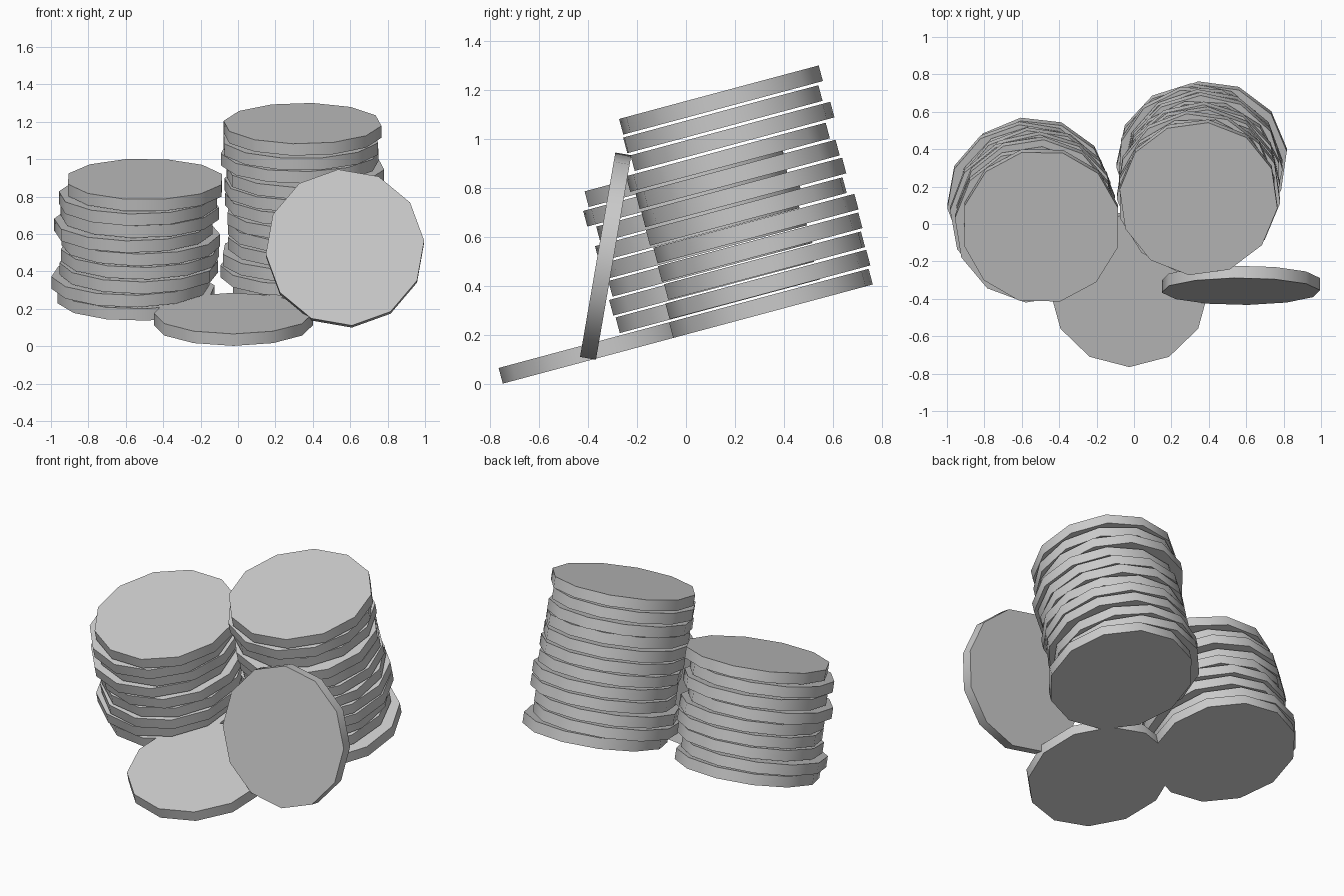
import bpy
import bmesh
import random
from math import radians
from mathutils import Matrix

cube = bpy.data.objects.get("Cube")
if cube:
    bpy.data.objects.remove(cube, do_unlink=True)

random.seed(4)
RADIUS, THICK = 0.425, 0.066
BASE = 0.195 + THICK / 2
SLOPE = Matrix.Rotation(radians(15), 4, "X")  # everything rests on a tilted plane

# Plain grey material
grey = bpy.data.materials.new("plain_grey")
grey.use_nodes = True
colour = (0.6, 0.6, 0.6, 1.0)
grey.diffuse_color = colour
grey.node_tree.nodes["Principled BSDF"].inputs["Base Color"].default_value = colour


# Twelve-sided disc shared by all coins: smooth rim, flat caps, sharp rim edges
def make_disc_mesh():
    bm = bmesh.new()
    bmesh.ops.create_cone(bm, cap_ends=True, segments=12, radius1=RADIUS,
                          radius2=RADIUS, depth=THICK)
    for face in bm.faces:
        face.smooth = len(face.verts) == 4
    for edge in bm.edges:
        edge.smooth = all(f.smooth for f in edge.link_faces)
    mesh = bpy.data.meshes.new("coin_disc")
    bm.to_mesh(mesh)
    bm.free()
    mesh.materials.append(grey)
    return mesh


disc = make_disc_mesh()


def add_coin(name, matrix, turn):
    coin = bpy.data.objects.new(name, disc)
    bpy.context.collection.objects.link(coin)
    coin.matrix_world = matrix @ Matrix.Rotation(radians(turn), 4, "Z")
    return coin


# Untidy pile of coins, listed from the bottom up as (across, along the slope)
def add_stack(name, centres, pitch, top_turn):
    for i, (x, y) in enumerate(centres):
        turn = top_turn if i == len(centres) - 1 else random.uniform(0, 30)
        place = Matrix.Translation((x, y, BASE + i * pitch))
        add_coin(f"{name}_coin_{i + 1}", SLOPE @ place, turn)


add_stack("tall_stack", [
    (0.395, 0.42), (0.33, 0.428), (0.335, 0.435), (0.37, 0.437),
    (0.37, 0.44), (0.36, 0.42), (0.355, 0.43), (0.35, 0.425),
    (0.36, 0.405), (0.33, 0.445), (0.335, 0.425), (0.345, 0.438)], 0.0777, 23)

add_stack("short_stack", [
    (-0.545, 0.22), (-0.575, 0.216), (-0.53, 0.21), (-0.525, 0.225),
    (-0.52, 0.22), (-0.56, 0.21), (-0.525, 0.235), (-0.535, 0.2),
    (-0.497, 0.216)], 0.0757, 14)

# Single coin lying in front
add_coin("lying_coin", SLOPE @ Matrix.Translation((-0.025, -0.297, BASE)), 0)

# Single coin leaning on the tall stack
add_coin("leaning_coin", Matrix.Translation((0.572, -0.328, 0.522))
         @ Matrix.Rotation(radians(80.2), 4, "X"), 5)
